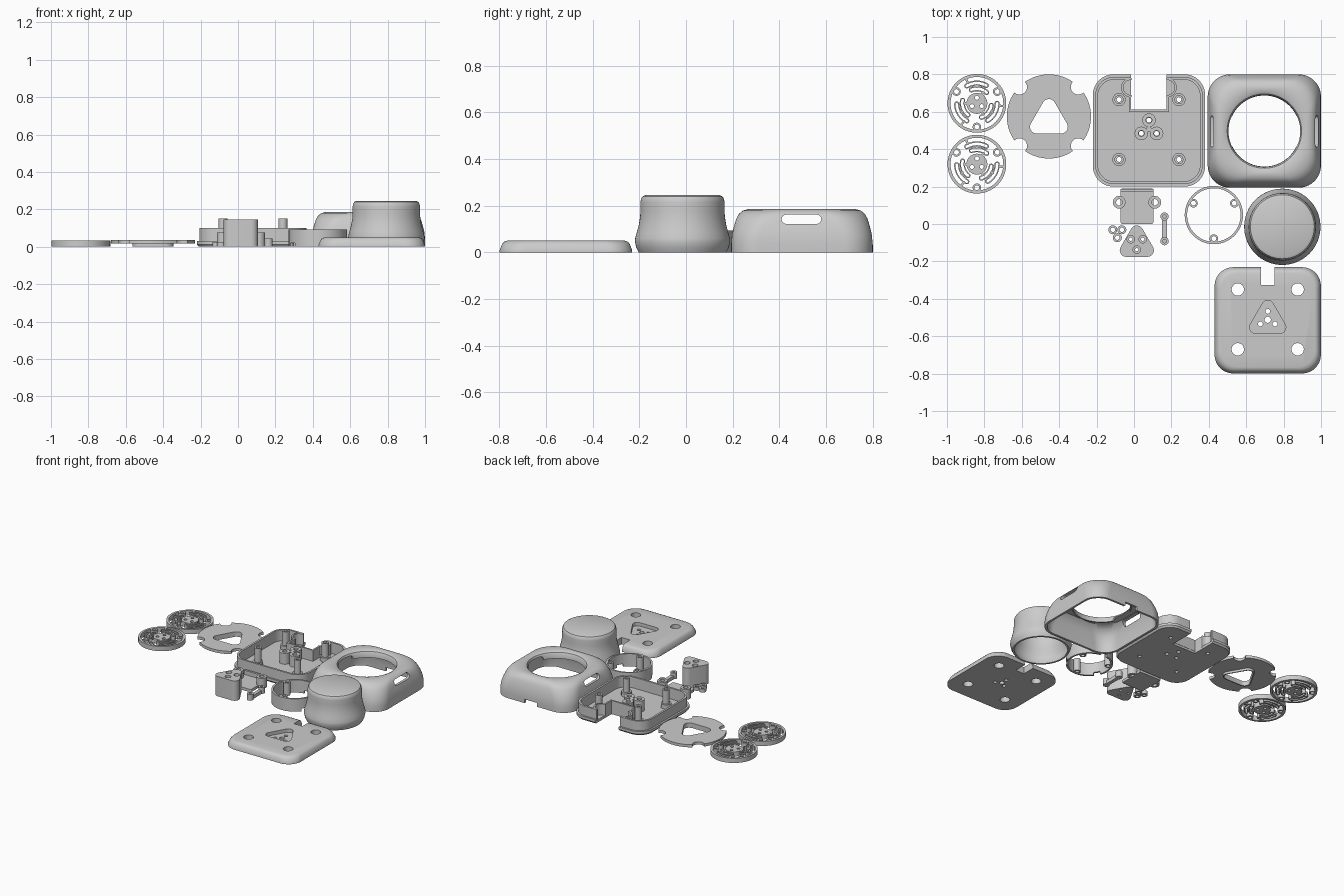
import bpy, bmesh
from math import sin, cos, pi, radians, atan2

if "Cube" in bpy.data.objects:
    bpy.data.objects.remove(bpy.data.objects["Cube"])

grey = bpy.data.materials.new("matte_grey")
grey.use_nodes = True
grey.diffuse_color = (0.6, 0.6, 0.6, 1)
grey.node_tree.nodes["Principled BSDF"].inputs["Base Color"].default_value = (0.6, 0.6, 0.6, 1)
parts = []


# ---- outlines -------------------------------------------------------------
def polar(x, y, r, deg):
    return (x + r * cos(radians(deg)), y + r * sin(radians(deg)))


def circle(x, y, r, n=32):
    return [polar(x, y, r, 360 * i / n) for i in range(n)]


def rrect(x, y, hx, hy, r=0, n=8):
    out = []
    for k, (sx, sy) in enumerate([(1, 1), (-1, 1), (-1, -1), (1, -1)]):
        cx, cy = x + sx * (hx - r), y + sy * (hy - r)
        steps = range(n + 1) if r else range(1)
        out += [polar(cx, cy, r, 90 * (k + j / n)) for j in steps]
    return out


def rounded(pts, r, n=8):
    """Outline at distance r around a counter-clockwise polygon or segment."""
    out = []
    for i, (px, py) in enumerate(pts):
        ax, ay = pts[i - 1]
        bx, by = pts[(i + 1) % len(pts)]
        a0, a1 = atan2(py - ay, px - ax), atan2(by - py, bx - px)
        turn = (a1 - a0) % (2 * pi)
        for j in range(n + 1):
            a = a0 - pi / 2 + turn * j / n
            out.append((px + r * cos(a), py + r * sin(a)))
    return out


def tri(x, y, R, r):
    return rounded([polar(x, y, R, a) for a in (90, 210, 330)], r)


def arc(x, y, r, a0, a1, w, n=14):
    """Curved bar of half width w with round ends."""
    sweep = [a0 + (a1 - a0) * i / n for i in range(n + 1)]
    out = [polar(x, y, r + w, a) for a in sweep]
    out += [polar(*polar(x, y, r, a1), w, a1 + 30 * k) for k in range(1, 6)]
    out += [polar(x, y, r - w, a) for a in reversed(sweep)]
    out += [polar(*polar(x, y, r, a0), w, a0 + 180 + 30 * k) for k in range(1, 6)]
    return out


# ---- solids ---------------------------------------------------------------
def prism_mesh(loops, z0, z1):
    cu = bpy.data.curves.new("outline", "CURVE")
    cu.dimensions, cu.fill_mode, cu.extrude = "2D", "BOTH", (z1 - z0) / 2
    for loop in loops:
        s = cu.splines.new("POLY")
        s.points.add(len(loop) - 1)
        for p, (x, y) in zip(s.points, loop):
            p.co = (x, y, 0, 1)
        s.use_cyclic_u = True
    ob = bpy.data.objects.new("outline", cu)
    bpy.context.collection.objects.link(ob)
    dg = bpy.context.evaluated_depsgraph_get()
    me = bpy.data.meshes.new_from_object(ob.evaluated_get(dg))
    bpy.data.objects.remove(ob)
    for v in me.vertices:
        v.co.z += (z0 + z1) / 2
    return me


def finish(name, bm):
    bmesh.ops.remove_doubles(bm, verts=bm.verts, dist=1e-5)
    bmesh.ops.recalc_face_normals(bm, faces=bm.faces)
    me = bpy.data.meshes.new(name)
    bm.to_mesh(me)
    bm.free()
    me.materials.append(grey)
    ob = bpy.data.objects.new(name, me)
    bpy.context.collection.objects.link(ob)
    parts.append(ob)
    return ob


def solid(name, *prisms):
    """Each prism is (loops, bottom, top); inner loops become holes."""
    bm = bmesh.new()
    for loops, z0, z1 in prisms:
        bm.from_mesh(prism_mesh(loops, z0, z1))
    return finish(name, bm)


def loft(name, x, y, rings, cyclic=False):
    """Skin rounded-square rings given as (half size, corner radius, height)."""
    bm = bmesh.new()
    rows = [[bm.verts.new((px, py, z)) for px, py in rrect(x, y, h, h, r, 16)]
            for h, r, z in rings]
    for a, b in zip(rows, rows[1:] + ([rows[0]] if cyclic else [])):
        for i in range(len(a)):
            bm.faces.new((a[i - 1], a[i], b[i], b[i - 1]))
    if not cyclic:
        bm.faces.new(rows[0])
        bm.faces.new(rows[-1])
    return finish(name, bm)


def cut(ob, loops, z0, z1):
    tool = solid("cutter", (loops, z0, z1))
    parts.remove(tool)
    mod = ob.modifiers.new("cut", "BOOLEAN")
    mod.operation, mod.solver, mod.object = "DIFFERENCE", "EXACT", tool
    dg = bpy.context.evaluated_depsgraph_get()
    me = bpy.data.meshes.new_from_object(ob.evaluated_get(dg))
    ob.modifiers.clear()
    ob.data = me
    bpy.data.objects.remove(tool)


def lugs(x, y, z):
    spots = [polar(x, y, 0.126, a) for a in (30, 150, 270)]
    return [([circle(*p, 0.023, 20), circle(*p, 0.013, 16)], 0, z) for p in spots]


# ---- flexure discs --------------------------------------------------------
for name, y in (("rear_flexure_disc", 0.645), ("front_flexure_disc", 0.32)):
    x, h = -0.84, 0.034
    hub = [circle(x, y, 0.056)] + [circle(*polar(x, y, 0.03, a), 0.011, 14) for a in (90, 210, 330)]
    pieces = [([circle(x, y, 0.157, 64), circle(x, y, 0.141, 64)], 0, h), (hub, 0, h)]
    for a in (90, 210, 330):
        for r, lo, hi in ((0.108, -28, 30), (0.078, -42, 22)):
            pieces.append(([arc(x, y, r, a + lo, a + hi, 0.014),
                            arc(x, y, r, a + lo, a + hi, 0.007)], 0, h))
        for r0, r1, da in ((0.05, 0.068, -30), (0.088, 0.098, 0), (0.118, 0.145, 24)):
            ends = [polar(x, y, r, a + da) for r in (r0, r1)]
            pieces.append(([rounded(ends, 0.006, 4)], 0, h))
    solid(name, *pieces, *lugs(x, y, h))

# ---- retainer plate -------------------------------------------------------
x, y = -0.455, 0.575
hole = tri(x, y - 0.018, 0.075, 0.036)
plate = solid("retainer_plate", ([circle(x, y, 0.225, 72), hole], 0.016, 0.036))
cut(plate, [circle(*polar(x, y, 0.222, a), 0.04, 24) for a in (45, 135, 225, 315)], -0.1, 0.1)
solid("retainer_plate_collar", ([tri(x, y - 0.018, 0.075, 0.044), hole], 0, 0.02))

# ---- base tray ------------------------------------------------------------
x, y = 0.08, 0.5
posts = [(x + sx * 0.16, 0.505 + sy * 0.16) for sx in (-1, 1) for sy in (-1, 1)]
studs = [polar(x, 0.508, 0.047, a) for a in (90, 210, 330)]
notch = [rrect(x, 0.76, 0.095, 0.15)]
floor = loft("tray_floor", x, y, [(0.29, 0.1, 0), (0.3, 0.11, 0.012), (0.3, 0.11, 0.03),
                                  (0.285, 0.1, 0.03), (0.285, 0.1, 0.02)])
cut(floor, notch + [circle(*p, 0.013, 16) for p in posts + studs], -0.1, 0.2)
wall = solid("tray_wall", ([rrect(x, y, 0.287, 0.287, 0.1), rrect(x, y, 0.273, 0.273, 0.088)], 0.015, 0.1))
cut(wall, notch, -0.1, 0.2)
solid("tray_posts",
      *[([circle(*p, 0.035, 24), circle(*p, 0.013, 16)], 0.015, 0.05) for p in posts],
      *[([circle(*p, 0.024, 24), circle(*p, 0.013, 16)], 0.015, 0.15) for p in posts],
      *[([circle(*p, 0.036, 24), circle(*p, 0.016, 16)], 0.015, 0.1) for p in studs],
      ([circle(x, 0.508, 0.014, 16)], 0.015, 0.1))
pocket = [([rrect(x, 0.606, 0.101, 0.006)], 0.015, 0.1)]
for s in (-1, 1):
    start = 90 if s < 0 else -90
    pocket.append(([arc(x + s * 0.097, 0.73, 0.046, start, start + 180, 0.006)], 0.015, 0.1))
    pocket.append(([rrect(x + s * 0.101, 0.642, 0.006, 0.042)], 0.015, 0.1))
solid("tray_notch_walls", *pocket)

# ---- top housing ----------------------------------------------------------
x, y = 0.697, 0.497
housing = loft("top_housing", x, y, [
    (0.303, 0.12, 0), (0.303, 0.12, 0.04), (0.3, 0.125, 0.075), (0.292, 0.13, 0.11),
    (0.281, 0.14, 0.145), (0.27, 0.15, 0.165), (0.253, 0.16, 0.179), (0.232, 0.175, 0.185),
    (0.212, 0.205, 0.183), (0.199, 0.199, 0.176), (0.192, 0.192, 0.163), (0.19, 0.19, 0.135),
    (0.2, 0.2, 0.135), (0.205, 0.205, 0.16), (0.24, 0.165, 0.165), (0.262, 0.14, 0.145),
    (0.274, 0.12, 0.11), (0.285, 0.11, 0.06), (0.288, 0.11, 0)], cyclic=True)
cut(housing, [rrect(x, y + 0.3, 0.05, 0.06)], -0.05, 0.028)
slot = solid("slot_cutter", ([rounded([(-0.065, 0), (0.065, 0)], 0.02)], -0.4, 0.4))
parts.remove(slot)
slot.rotation_euler = (pi / 2, 0, pi / 2)
slot.location = (x, 0.495, 0.142)
slot.hide_render = True
slot.hide_set(True)
mod = housing.modifiers.new("side_slots", "BOOLEAN")
mod.operation, mod.solver, mod.object = "DIFFERENCE", "EXACT", slot
housing.data = bpy.data.meshes.new_from_object(
    housing.evaluated_get(bpy.context.evaluated_depsgraph_get()))
housing.modifiers.clear()
bpy.data.objects.remove(slot)

# ---- knob -----------------------------------------------------------------
profile = [(0.166, 0.228), (0.166, 0.15), (0.172, 0.115), (0.188, 0.07), (0.19, 0.045), (0.175, 0),
           (0.188, 0), (0.198, 0.02), (0.204, 0.045), (0.203, 0.06), (0.196, 0.085), (0.187, 0.12),
           (0.182, 0.15), (0.18, 0.18), (0.18, 0.215), (0.178, 0.229), (0.171, 0.24), (0.16, 0.245)]
loft("knob", 0.793, -0.015, [(r, r, z) for r, z in profile])

# ---- spacer ring ----------------------------------------------------------
x, y = 0.427, 0.048
ring = solid("spacer_ring", ([circle(x, y, 0.156, 64), circle(x, y, 0.143, 64)], 0, 0.093))
cut(ring, [circle(*polar(x, y, 0.15, a), 0.025, 16) for a in (90, 210, 330)], -0.05, 0.02)
solid("spacer_ring_lugs", *lugs(x, y, 0.093))

# ---- hinge bracket --------------------------------------------------------
tubes = [(-0.079, 0.116), (0.111, 0.116)]
solid("hinge_bracket",
      ([rrect(0.016, 0.095, 0.088, 0.095, 0.012)], 0, 0.02),
      ([rrect(0.016, 0.18, 0.088, 0.008)], 0, 0.05),
      *[([circle(*p, 0.034, 24), circle(*p, 0.017, 16)], 0, 0.075) for p in tubes])

# ---- button ---------------------------------------------------------------
shape = tri(0.015, -0.108, 0.065, 0.035)
bores = [polar(0.015, -0.1, 0.037, a) for a in (30, 150, 270)]
solid("button_block", ([shape] + [circle(*p, 0.009, 16) for p in bores], 0, 0.02),
      ([shape] + [circle(*p, 0.02, 20) for p in bores], 0.02, 0.145))

# ---- washer cluster and cable clip ---------------------------------------
rings = [polar(-0.089, -0.045, 0.028, a) for a in (30, 150, 270)]
solid("washer_cluster", *[([circle(*p, 0.024, 20), circle(*p, 0.012, 16)], 0, 0.025) for p in rings])
ends = [(0.163, 0.04), (0.163, -0.092)]
solid("cable_clip", ([rounded(ends, 0.013)], 0, 0.025),
      *[([circle(*p, 0.022, 20), circle(*p, 0.009, 16)], 0, 0.045) for p in ends])

# ---- bottom cover ---------------------------------------------------------
x, y = 0.715, -0.515
cover = loft("bottom_cover", x, y, [(0.284, 0.1, 0), (0.284, 0.1, 0.01), (0.274, 0.1, 0.035),
                                    (0.266, 0.1, 0.045), (0.252, 0.1, 0.05)])
screws = [circle(x + sx * 0.16, 0.005 + y + sy * 0.16, 0.033) for sx in (-1, 1) for sy in (-1, 1)]
cut(cover, screws + [rrect(x, -0.265, 0.035, 0.06)], -0.1, 0.2)
cut(cover, [tri(x, -0.515, 0.075, 0.032)], 0.025, 0.2)
small = [circle(*polar(x, -0.512, 0.045, a), 0.013, 16) for a in (90, 210, 330)]
cut(cover, small + [circle(x, -0.512, 0.017, 16)], -0.1, 0.2)

# ---- smooth shading with crisp edges --------------------------------------
bpy.ops.object.select_all(action="DESELECT")
for ob in parts:
    ob.select_set(True)
bpy.context.view_layer.objects.active = parts[0]
bpy.ops.object.shade_smooth_by_angle(angle=radians(32))
